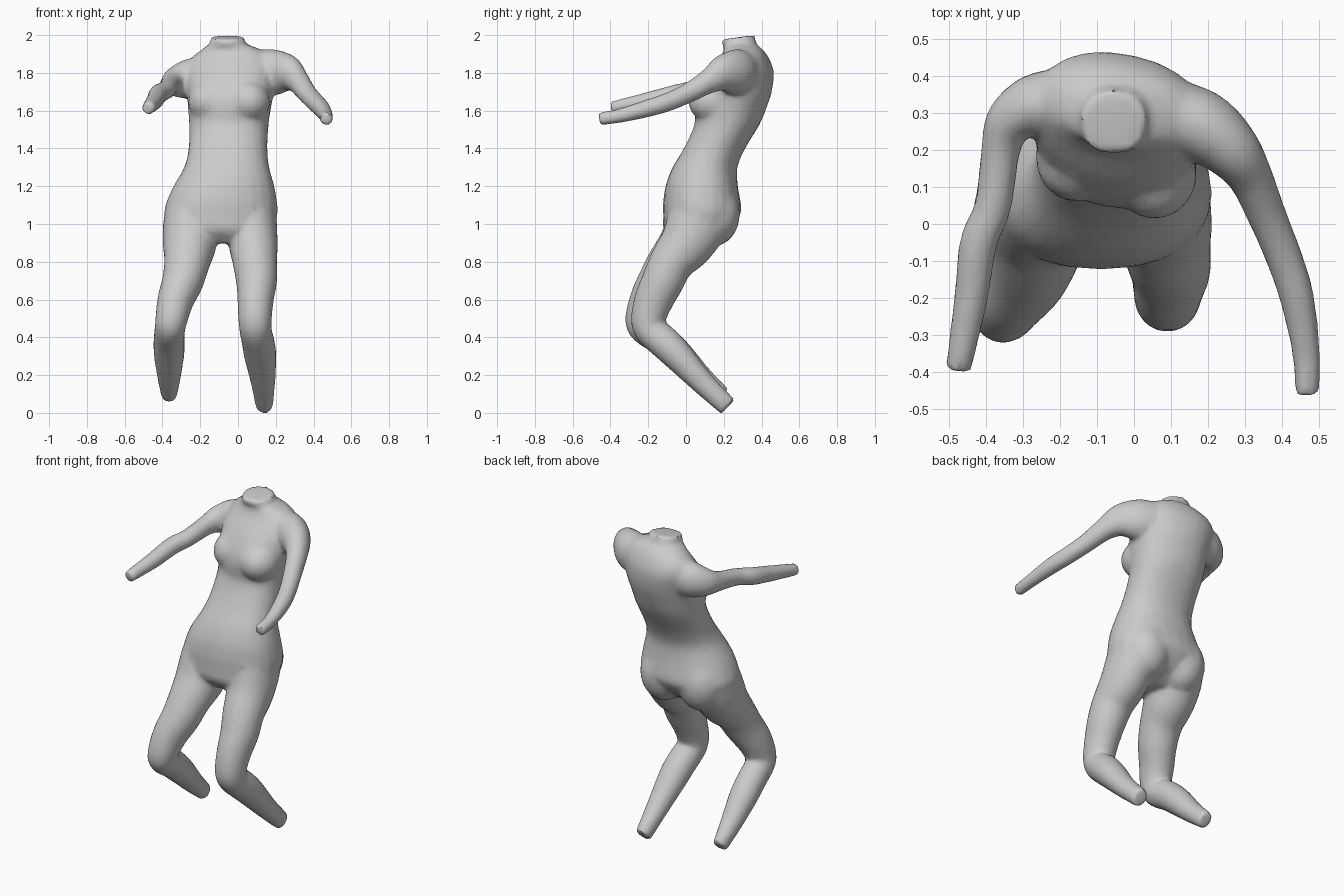
import bpy, bmesh
from math import sin, cos, pi, radians, copysign
from mathutils import Vector, Matrix

SIDES = 24
cube = bpy.data.objects.get("Cube")
if cube:
    bpy.data.objects.remove(cube)


def refine(keys, steps=4):
    """Smoothly interpolate the key sections (Catmull-Rom)."""
    keys = [Vector(k) for k in keys]
    ext = [keys[0] * 2 - keys[1]] + keys + [keys[-1] * 2 - keys[-2]]
    out = []
    for a, b, c, d in zip(ext, ext[1:], ext[2:], ext[3:]):
        for i in range(steps):
            t = i / steps
            out.append(0.5 * (2 * b + (c - a) * t + (2 * a - 5 * b + 4 * c - d) * t ** 2
                              + (3 * b - a - 3 * c + d) * t ** 3))
    return out + [keys[-1]]


def skin(bm, rings):
    """Bridge successive rings and cap both ends."""
    loops = [[bm.verts.new(p) for p in ring] for ring in rings]
    for lo, hi in zip(loops, loops[1:]):
        for i in range(SIDES):
            j = (i + 1) % SIDES
            bm.faces.new((lo[i], lo[j], hi[j], hi[i]))
    bm.faces.new(loops[0][::-1])
    bm.faces.new(loops[-1])


def power(v, e):
    return copysign(abs(v) ** e, v)


def add_torso(bm, keys):
    """Horizontal rounded sections: x, y, z, half width, half depth, twist."""
    rings = []
    for x, y, z, rx, ry, twist in refine(keys):
        turn = Matrix.Rotation(radians(twist), 3, 'Z')
        ring = []
        for i in range(SIDES):
            a = 2 * pi * i / SIDES
            p = turn @ Vector((rx * power(cos(a), 0.9), ry * power(sin(a), 0.9), 0))
            if z > 1.955:            # slanted neck cut
                p.z = p.y * 0.14
            ring.append(p + Vector((x, y, z)))
        rings.append(ring)
    skin(bm, rings)


def add_limb(bm, keys, ref):
    """Sections square to the limb path: x, y, z, radius along ref, other radius."""
    fine = refine(keys)
    pts = [Vector(k[:3]) for k in fine]
    rings = []
    for i, k in enumerate(fine):
        t = (pts[min(i + 1, len(pts) - 1)] - pts[max(i - 1, 0)]).normalized()
        u = (ref - t * ref.dot(t)).normalized()
        v = t.cross(u)
        rings.append([pts[i] + u * k[3] * cos(2 * pi * n / SIDES)
                      + v * k[4] * sin(2 * pi * n / SIDES) for n in range(SIDES)])
    skin(bm, rings)


def add_bulge(bm, centre, size):
    m = Matrix.Translation(centre) @ Matrix.Diagonal((*size, 1))
    bmesh.ops.create_uvsphere(bm, u_segments=24, v_segments=14, radius=1, matrix=m)


bm = bmesh.new()

# Pelvis, waist, chest and neck stump
add_torso(bm, [
    (-.085, .03, .9, .15, .09, 0),
    (-.09, .055, .97, .275, .172, 0),
    (-.09, .083, 1.05, .298, .203, 0),
    (-.088, .085, 1.1, .297, .207, 0),
    (-.075, .083, 1.2, .268, .192, 0),
    (-.06, .1, 1.3, .226, .172, -2),
    (-.053, .15, 1.4, .209, .162, -5),
    (-.048, .218, 1.53, .211, .17, -9),
    (-.045, .234, 1.62, .22, .19, -12),
    (-.04, .255, 1.7, .23, .195, -12),
    (-.04, .289, 1.8, .238, .17, -12),
    (-.035, .307, 1.87, .222, .132, -10),
    (-.035, .305, 1.92, .165, .105, -6),
    (-.05, .288, 1.95, .108, .09, 0),
    (-.055, .278, 1.965, .092, .088, 0),
    (-.055, .275, 1.99, .09, .088, 0)])

# Chest and seat fullness
add_bulge(bm, (.055, .135, 1.65), (.115, .122, .11))
add_bulge(bm, (-.155, .175, 1.65), (.11, .115, .11))
for x in (.04, -.215):
    add_bulge(bm, (x, .15, 1.055), (.14, .135, .17))

# Legs, bent at the knee
add_limb(bm, [
    (.05, .09, 1.15, .12, .15), (.07, .07, 1.03, .133, .165), (.08, .005, .9, .13, .145),
    (.09, -.075, .8, .118, .119), (.098, -.122, .7, .109, .112), (.093, -.17, .6, .096, .104),
    (.09, -.2, .5, .089, .092), (.093, -.187, .44, .085, .086), (.108, -.11, .37, .087, .087),
    (.118, -.04, .3, .085, .081), (.132, .08, .17, .066, .064),
    (.14, .222, .034, .045, .053)], Vector((1, 0, 0)))
add_limb(bm, [
    (-.22, .09, 1.15, .13, .15), (-.25, .07, 1.03, .142, .165), (-.256, 0, .9, .143, .145),
    (-.27, -.085, .8, .122, .119), (-.292, -.143, .7, .11, .112), (-.33, -.195, .6, .097, .104),
    (-.352, -.23, .5, .086, .092), (-.36, -.217, .45, .081, .086), (-.365, -.13, .39, .082, .085),
    (-.365, -.04, .31, .081, .079), (-.365, .08, .19, .062, .062),
    (-.365, .192, .09, .041, .05)], Vector((1, 0, 0)))

# Arms reaching forward
left_arm = [
    (.06, .315, 1.815, .105, .09), (.18, .265, 1.805, .122, .098), (.262, .2, 1.8, .1, .08),
    (.315, .125, 1.76, .067, .061), (.36, .02, 1.7, .054, .053), (.405, -.09, 1.65, .05, .05),
    (.44, -.2, 1.615, .047, .047), (.465, -.35, 1.575, .038, .038), (.468, -.46, 1.558, .034, .035)]
right_arm = [
    (-.16, .335, 1.79, .1, .09), (-.265, .32, 1.768, .105, .086), (-.335, .275, 1.753, .08, .067),
    (-.36, .2, 1.738, .058, .053), (-.38, .05, 1.713, .05, .05), (-.42, -.05, 1.69, .051, .051),
    (-.44, -.2, 1.655, .046, .046), (-.475, -.395, 1.615, .035, .035)]
for arm in (left_arm, right_arm):
    add_limb(bm, arm, Vector((0, 0, 1)))

bmesh.ops.recalc_face_normals(bm, faces=bm.faces)
mesh = bpy.data.meshes.new("body")
bm.to_mesh(mesh)
bm.free()
body = bpy.data.objects.new("body", mesh)
bpy.context.collection.objects.link(body)

# Fuse the parts into one skin, relax the joins and reduce to facets
fuse = body.modifiers.new("fuse", 'REMESH')
fuse.mode = 'VOXEL'
fuse.voxel_size = 0.011
relax = body.modifiers.new("relax", 'SMOOTH')
relax.factor = 0.5
relax.iterations = 10
facet = body.modifiers.new("facet", 'DECIMATE')
facet.ratio = 0.16

bpy.ops.object.select_all(action='DESELECT')
body.select_set(True)
bpy.context.view_layer.objects.active = body
for name in ("fuse", "relax", "facet"):
    bpy.ops.object.modifier_apply(modifier=name)

# Stand on the floor
low = min(v.co.z for v in body.data.vertices)
body.data.transform(Matrix.Translation((0, 0, -low)))

grey = bpy.data.materials.new("plain grey")
grey.use_nodes = True
colour = (.6, .6, .6, 1)
grey.diffuse_color = colour
grey.node_tree.nodes["Principled BSDF"].inputs["Base Color"].default_value = colour
body.data.materials.clear()
body.data.materials.append(grey)
bpy.ops.object.shade_smooth_by_angle(angle=radians(35))
